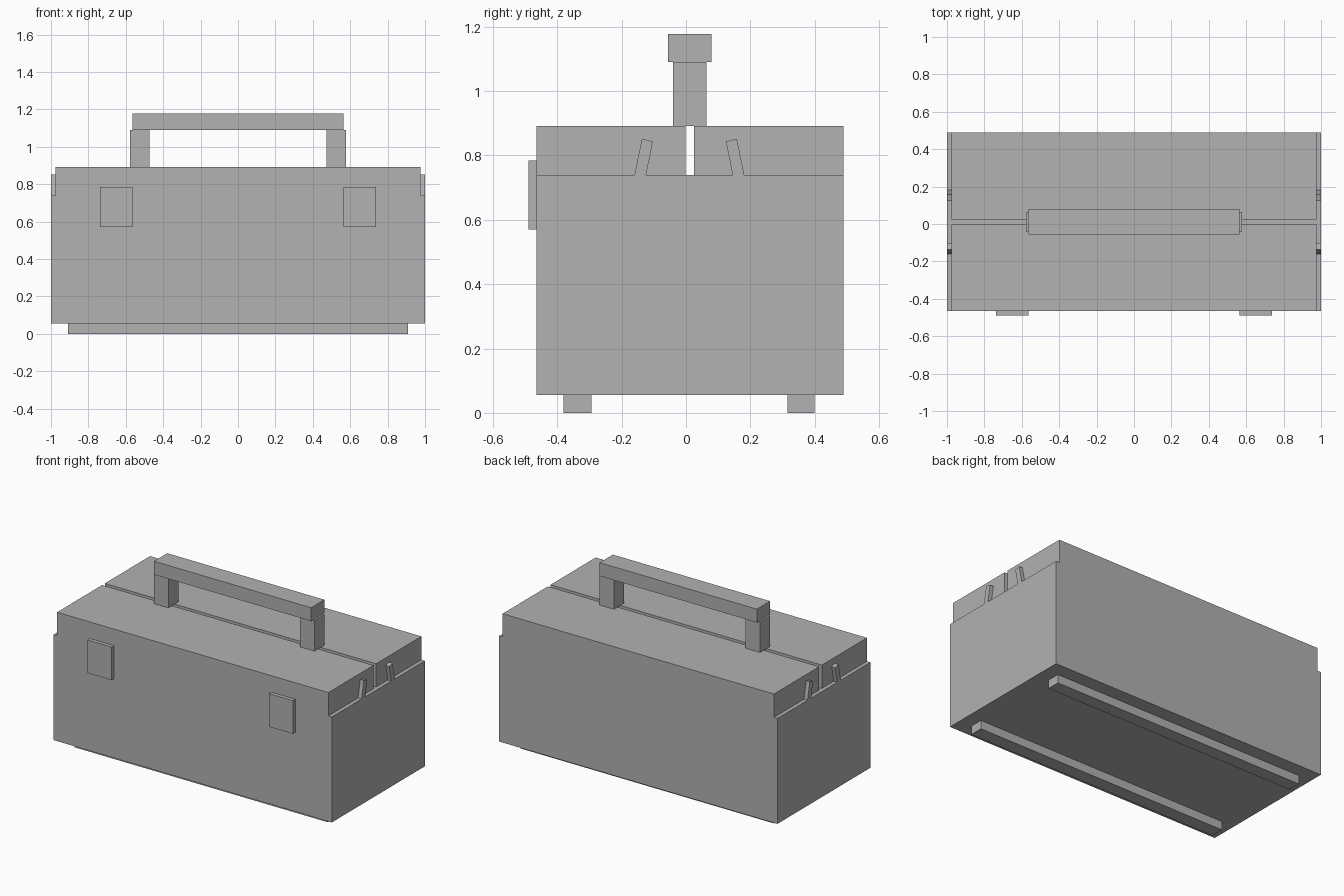
import bpy
import bmesh

default = bpy.data.objects.get("Cube")
if default:
    bpy.data.objects.remove(default, do_unlink=True)

GREY = (0.445, 0.445, 0.445, 1.0)
grey = bpy.data.materials.new("plain_grey")
grey.use_nodes = True
grey.diffuse_color = GREY
grey.node_tree.nodes["Principled BSDF"].inputs["Base Color"].default_value = GREY


def prism(name, profile, x0, x1):
    """Extrude a (y, z) profile along x."""
    bm = bmesh.new()
    face = bm.faces.new([bm.verts.new((x0, y, z)) for y, z in profile])
    ext = bmesh.ops.extrude_face_region(bm, geom=[face])
    moved = [v for v in ext["geom"] if isinstance(v, bmesh.types.BMVert)]
    bmesh.ops.translate(bm, verts=moved, vec=(x1 - x0, 0, 0))
    bmesh.ops.recalc_face_normals(bm, faces=bm.faces)
    mesh = bpy.data.meshes.new(name)
    bm.to_mesh(mesh)
    bm.free()
    mesh.materials.append(grey)
    obj = bpy.data.objects.new(name, mesh)
    bpy.context.collection.objects.link(obj)
    return obj


def box(name, x, y, z):
    """Box from (min, max) pairs on each axis."""
    return prism(name, [(y[0], z[0]), (y[1], z[0]), (y[1], z[1]), (y[0], z[1])], *x)


FRONT, BACK = -0.465, 0.49
BASE, RIM, TOP = 0.055, 0.74, 0.892
END = 0.975

# Case body and the two lid halves with a slot between them
box("case_body", (-1, 1), (FRONT, BACK), (BASE, RIM))
box("front_lid", (-END, END), (FRONT, -0.002), (RIM, TOP))
box("back_lid", (-END, END), (0.025, BACK), (RIM, TOP))

# Runners under the case
box("front_runner", (-0.91, 0.91), (-0.38, -0.293), (0, BASE))
box("back_runner", (-0.91, 0.91), (0.315, 0.40), (0, BASE))

# Handle grip
box("handle_grip", (-0.565, 0.565), (-0.056, 0.08), (1.09, 1.177))

# Slanted hinge arms, leaning towards the slot
front_arm = [(-0.16, RIM), (-0.124, RIM), (-0.103, 0.843), (-0.137, 0.852)]
back_arm = [(0.021 - y, z) for y, z in front_arm]

for side, s in (("left", 1), ("right", -1)):
    def span(a, b):
        return tuple(sorted((s * a, s * b)))
    box(side + "_handle_post", span(0.473, 0.577), (-0.04, 0.063), (TOP, 1.09))
    box(side + "_latch", span(0.565, 0.738), (-0.49, FRONT), (0.57, 0.785))
    prism(side + "_front_hinge_arm", front_arm, *span(END, 1))
    prism(side + "_back_hinge_arm", back_arm, *span(END, 1))
